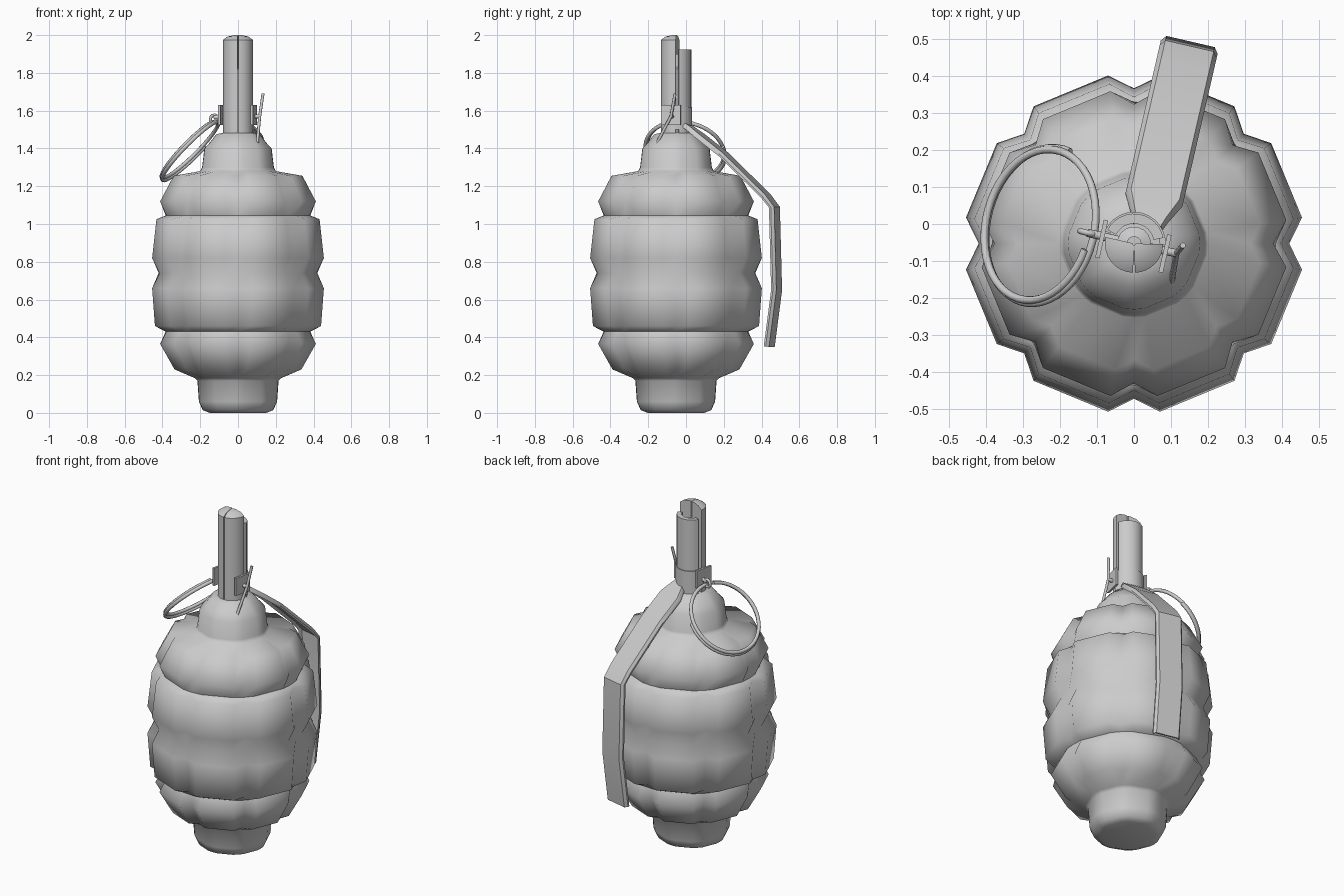
import bpy, bmesh, math
from math import sin, cos, pi, radians
from mathutils import Matrix, Vector

cube = bpy.data.objects.get("Cube")
if cube:
    bpy.data.objects.remove(cube, do_unlink=True)

steel = bpy.data.materials.new("grey_steel")
steel.use_nodes = True
GREY = (0.6, 0.6, 0.6, 1)
steel.diffuse_color = GREY
steel.node_tree.nodes["Principled BSDF"].inputs["Base Color"].default_value = GREY

# The fuse, lever and pin share one frame, turned about the body axis
BODY = Matrix.Translation((0, -0.053, 0))
FUSE = BODY @ Matrix.Rotation(radians(-13), 4, 'Z')


def finish(obj, angle):
    obj.data.materials.clear()
    obj.data.materials.append(steel)
    bpy.ops.object.select_all(action='DESELECT')
    bpy.context.view_layer.objects.active = obj
    obj.select_set(True)
    bpy.ops.object.shade_smooth_by_angle(angle=radians(angle))
    return obj


def loft(name, rings, frame, angle=40):
    """Skin closed cross-sections and cap both ends."""
    bm = bmesh.new()
    loops = [[bm.verts.new(frame @ Vector(p)) for p in ring] for ring in rings]
    n = len(loops[0])
    for a, b in zip(loops, loops[1:]):
        for i in range(n):
            j = (i + 1) % n
            bm.faces.new((a[i], a[j], b[j], b[i]))
    bm.faces.new(loops[0])
    bm.faces.new(loops[-1])
    bmesh.ops.recalc_face_normals(bm, faces=bm.faces)
    mesh = bpy.data.meshes.new(name)
    bm.to_mesh(mesh)
    bm.free()
    obj = bpy.data.objects.new(name, mesh)
    bpy.context.collection.objects.link(obj)
    return finish(obj, angle)


def wedge(name, start, end, profile, steps=8):
    """Turn a closed (radius, z) profile through part of a circle."""
    rings = []
    for i in range(steps + 1):
        a = radians(start + (end - start) * i / steps)
        rings.append([(r * cos(a), r * sin(a), z) for r, z in profile])
    return loft(name, rings, FUSE)


def disc(name, levels, frame, sides=16):
    """Stack circles given as (radius, z)."""
    rings = [[(r * cos(2 * pi * i / sides), r * sin(2 * pi * i / sides), z)
              for i in range(sides)] for r, z in levels]
    return loft(name, rings, frame)


def wire(name, points, radius, frame):
    curve = bpy.data.curves.new(name, 'CURVE')
    curve.dimensions = '3D'
    curve.bevel_depth = radius
    curve.bevel_resolution = 2
    curve.use_fill_caps = True
    spline = curve.splines.new('POLY')
    spline.points.add(len(points) - 1)
    for sp, p in zip(spline.points, points):
        sp.co = (*(frame @ Vector(p)), 1)
    obj = bpy.data.objects.new(name, curve)
    bpy.context.collection.objects.link(obj)
    bpy.ops.object.select_all(action='DESELECT')
    bpy.context.view_layer.objects.active = obj
    obj.select_set(True)
    bpy.ops.object.convert(target='MESH')
    return finish(bpy.context.view_layer.objects.active, 50)


def box(name, lo, hi):
    def square(z):
        return [(lo[0], lo[1], z), (hi[0], lo[1], z), (hi[0], hi[1], z), (lo[0], hi[1], z)]
    return loft(name, [square(lo[2]), square(hi[2])], FUSE)


# Body: eight lobes split by vertical grooves; each level is (z, lobe radius, groove depth)
levels = [
    (0.0, 0.15, 0), (0.015, 0.187, 0), (0.06, 0.207, 0), (0.17, 0.215, 0), (0.185, 0.23, 0),
    (0.23, 0.34, 0.03), (0.365, 0.417, 0.04), (0.43, 0.383, 0), (0.46, 0.445, 0.04),
    (0.66, 0.46, 0.04), (0.74, 0.42, 0), (0.82, 0.46, 0.04), (1.025, 0.437, 0.04),
    (1.045, 0.383, 0), (1.12, 0.417, 0.04), (1.255, 0.345, 0.03), (1.28, 0.2, 0),
    (1.30, 0.19, 0), (1.40, 0.178, 0), (1.43, 0.15, 0), (1.475, 0.115, 0), (1.485, 0.07, 0),
]
rings = []
for z, radius, groove in levels:
    ring = []
    for lobe in range(8):
        for offset in (0, 8.8, 36.2):
            a = radians(lobe * 45 + offset)
            r = radius - groove if offset == 0 else radius
            ring.append((r * cos(a), r * sin(a), z))
    rings.append(ring)
loft("body", rings, BODY, 62)

# Fuse tube: split front shells with a chamfered top, open rear shell, inner striker
front = [(0.0, 1.47), (0.079, 1.47), (0.079, 1.975), (0.055, 1.992), (0.02, 2.0), (0.0, 2.0)]
front = [(max(r, 0.004), z) for r, z in front]
wedge("fuse_front_right", 180, 281, front)
wedge("fuse_front_left", 285, 372, front)
rear = [(0.054, 1.47), (0.081, 1.47), (0.081, 1.925), (0.054, 1.925)]
wedge("fuse_rear_shell", 24, 166, rear, 12)
disc("striker", [(0.046, 1.47), (0.046, 1.82), (0.02, 1.83), (0.02, 1.9)], FUSE)

# Bracket around the foot of the tube, with an ear on each side
band = [(0.07, 1.5), (0.086, 1.5), (0.086, 1.62), (0.07, 1.62)]
wedge("bracket", 10, 170, band, 12)
for side, label in ((1, "left"), (-1, "right")):
    us = sorted((side * 0.082, side * 0.094))
    box("bracket_ear_" + label, (us[0], -0.06, 1.525), (us[1], 0.045, 1.63))

# Safety lever: thin bent channel; each station is (distance, z, half width)
stations = [(0.06, 1.53, 0.04), (0.085, 1.515, 0.05), (0.14, 1.475, 0.079), (0.27, 1.375, 0.079),
            (0.5, 1.155, 0.079), (0.55, 1.09, 0.079), (0.562, 0.65, 0.079), (0.522, 0.35, 0.079)]
rings = []
for i, (v, z, half) in enumerate(stations):
    before, after = stations[max(i - 1, 0)], stations[min(i + 1, len(stations) - 1)]
    along = Vector((after[0] - before[0], after[1] - before[1])).normalized()
    out = Vector((-along.y, along.x))
    section = [(-1, -0.016), (-0.85, 0), (0.85, 0), (1, -0.016)]
    ring = []
    for depth, pts in ((0.005, section), (-0.005, section[::-1])):
        for s, drop in pts:
            p = Vector((v, z)) + out * (depth + drop)
            ring.append((0.026 + s * half, p.x, p.y))
    rings.append(ring)
loft("safety_lever", rings, FUSE, 30)

# Split pin: eye at the ring end, two legs bent apart at the other
wire("pin_shaft", [(-0.13, 0, 1.565), (0.118, 0, 1.57)], 0.011, FUSE)
wire("pin_legs", [(0.122, -0.075, 1.43), (0.118, 0, 1.57), (0.13, 0.025, 1.69)], 0.008, FUSE)
eye = [(-0.128 + 0.022 * cos(a), 0, 1.555 + 0.022 * sin(a))
       for a in (2 * pi * i / 12 for i in range(13))]
wire("pin_eye", eye, 0.008, FUSE)

# Pull ring: wire wound nearly twice
tilt = FUSE @ Matrix.Translation((-0.258, -0.01, 1.39)) @ Matrix.Rotation(radians(-46), 4, 'Y')
turns, steps = 1.75, 84
coil = []
for i in range(steps + 1):
    t = i / steps
    a = radians(80) + turns * 2 * pi * t
    r = 0.216 - 0.012 * t
    coil.append((r * cos(a), r * sin(a), 0.02 * (t - 0.5)))
wire("pull_ring", coil, 0.0105, tilt)
